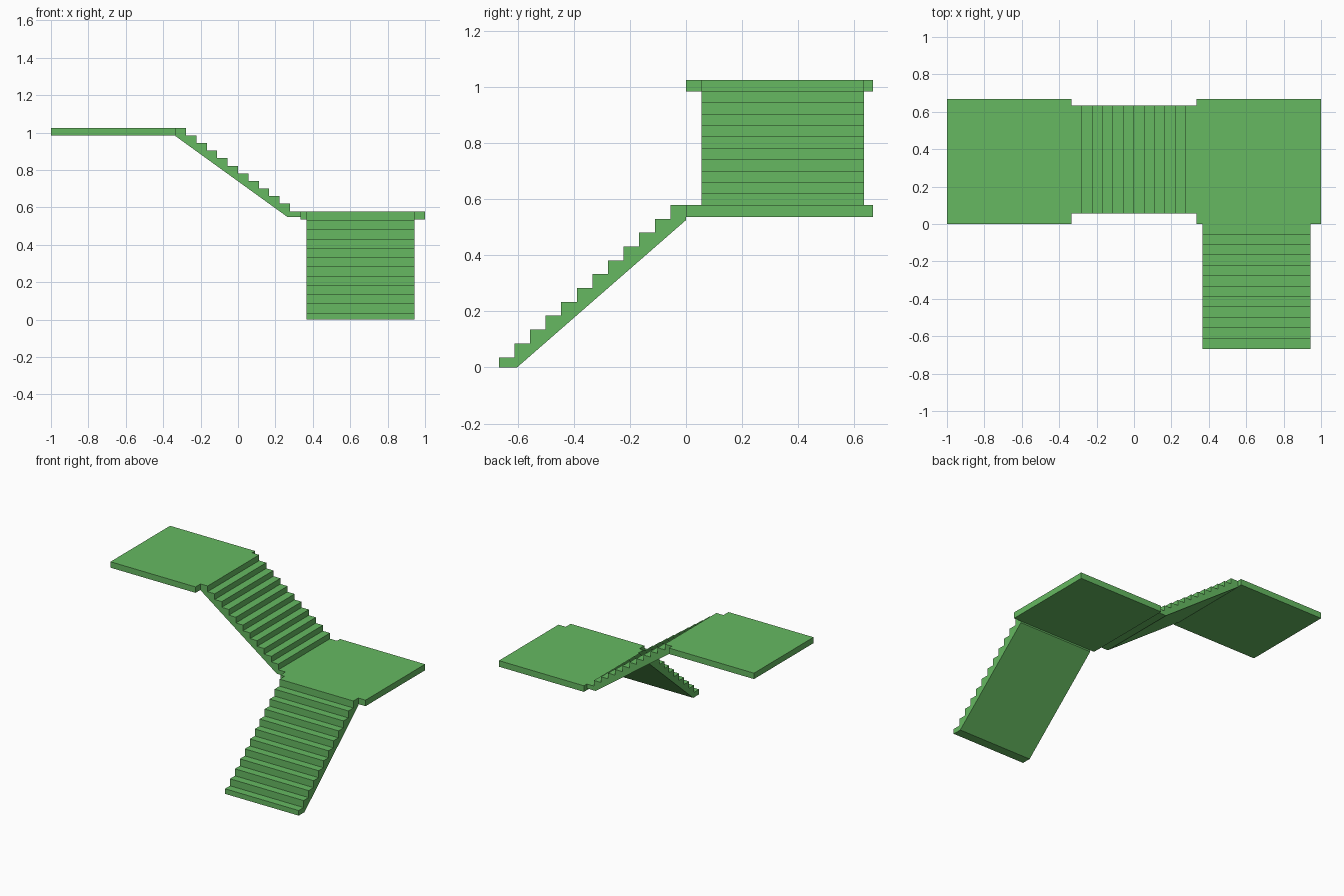
import bpy
import bmesh
from mathutils import Vector

default = bpy.data.objects.get("Cube")
if default:
    bpy.data.objects.remove(default)

# Single green material
green = bpy.data.materials.new("green")
green.use_nodes = True
colour = (0.133, 0.485, 0.12, 1)
green.diffuse_color = colour
green.node_tree.nodes["Principled BSDF"].inputs["Base Color"].default_value = colour


def extrude_profile(name, points, offset):
    """Extrude a closed planar outline along an offset vector."""
    mesh = bpy.data.meshes.new(name)
    bm = bmesh.new()
    face = bm.faces.new([bm.verts.new(p) for p in points])
    result = bmesh.ops.extrude_face_region(bm, geom=[face])
    moved = [v for v in result["geom"] if isinstance(v, bmesh.types.BMVert)]
    bmesh.ops.translate(bm, verts=moved, vec=Vector(offset))
    # Extruding keeps the start face, so the solid is closed
    bmesh.ops.recalc_face_normals(bm, faces=bm.faces)
    bm.to_mesh(mesh)
    bm.free()
    mesh.materials.append(green)
    obj = bpy.data.objects.new(name, mesh)
    bpy.context.collection.objects.link(obj)
    return obj


def stair_outline(start, going, first_top, last_top, base, foot, soffit_end, steps=12):
    """Saw-tooth outline: base, treads and risers, then a sloping soffit."""
    rise = (last_top - first_top) / (steps - 1)
    outline = [(start, base)]
    for i in range(steps):
        z = first_top + i * rise
        outline += [(start + i * going, z), (start + (i + 1) * going, z)]
    outline += [(start + steps * going, soffit_end), (foot, base)]
    return outline


def landing(name, x0, x1, z0, z1):
    corners = [(x0, 0, z0), (x1, 0, z0), (x1, 0.667, z0), (x0, 0.667, z0)]
    return extrude_profile(name, corners, (0, 0, z1 - z0))


# Square landings
landing("lower_landing", 0.333, 1, 0.536, 0.579)
landing("upper_landing", -1, -0.333, 0.983, 1.025)

# Lower flight climbs towards the back
lower = stair_outline(-0.667, 0.0556, 0.036, 0.579, 0, -0.602, 0.525)
extrude_profile("lower_flight", [(0.365, y, z) for y, z in lower], (0.578, 0, 0))

# Upper flight climbs towards the right-hand side
upper = stair_outline(0.333, -0.0555, 0.579, 1.025, 0.548, 0.265, 0.98)
extrude_profile("upper_flight", [(x, 0.056, z) for x, z in upper], (0, 0.578, 0))
